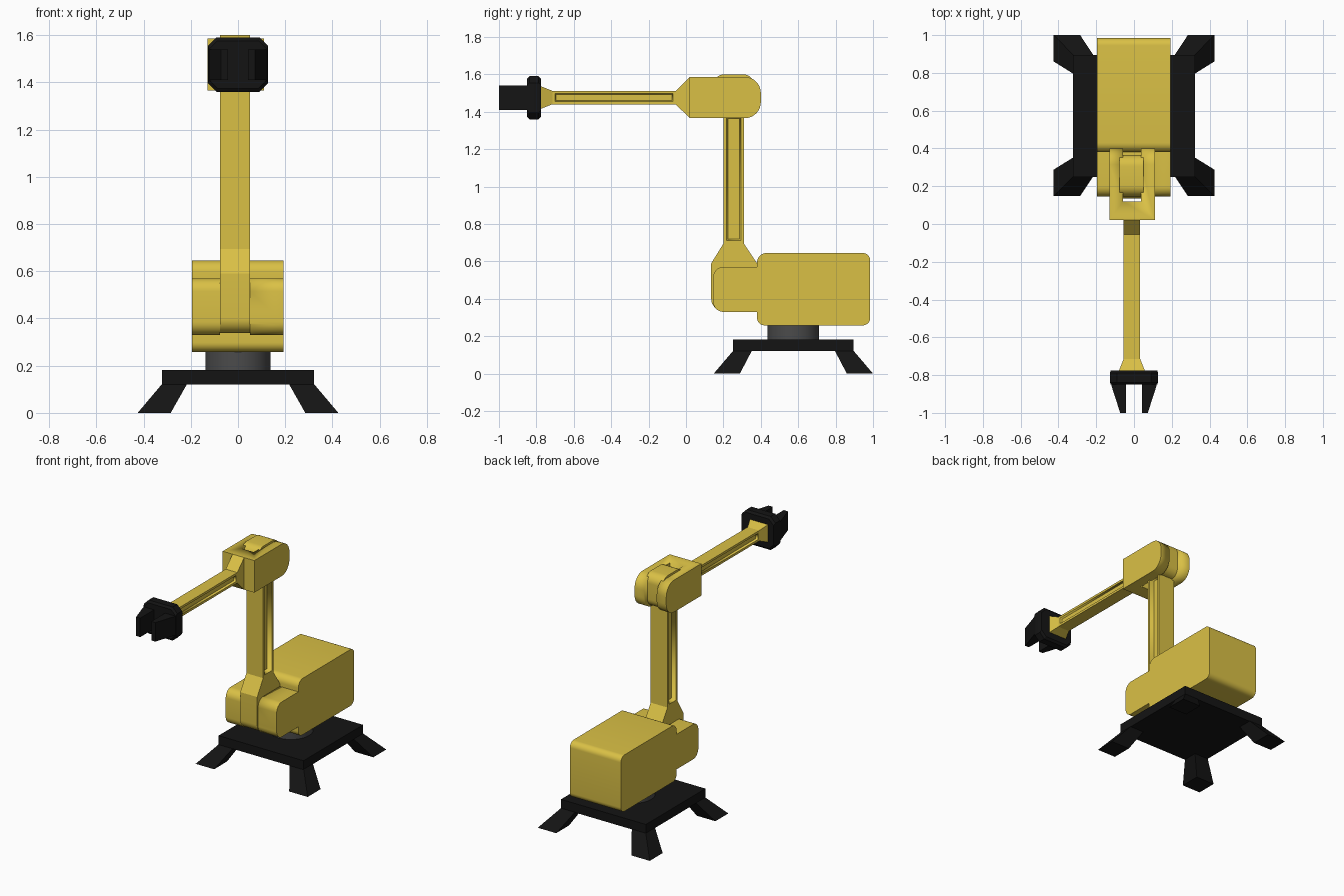
import bpy, bmesh
from math import radians, sin, cos, atan2, tan, pi
from mathutils import Vector

if "Cube" in bpy.data.objects:
    bpy.data.objects.remove(bpy.data.objects["Cube"])


def material(name, rgb):
    m = bpy.data.materials.new(name)
    m.diffuse_color = (*rgb, 1)
    m.use_nodes = True
    m.node_tree.nodes["Principled BSDF"].inputs["Base Color"].default_value = m.diffuse_color
    return m


YELLOW = material("yellow_paint", (0.70, 0.53, 0.06))
BLACK = material("black_metal", (0.007, 0.007, 0.007))
GREY = material("dark_grey_metal", (0.07, 0.07, 0.07))


def finish(name, bm, mat):
    bmesh.ops.recalc_face_normals(bm, faces=bm.faces)
    me = bpy.data.meshes.new(name)
    bm.to_mesh(me)
    bm.free()
    ob = bpy.data.objects.new(name, me)
    bpy.context.collection.objects.link(ob)
    if mat:
        me.materials.append(mat)
    bpy.ops.object.select_all(action='DESELECT')
    ob.select_set(True)
    bpy.context.view_layer.objects.active = ob
    bpy.ops.object.shade_smooth_by_angle(angle=radians(30))
    return ob


def loft(name, ring_a, ring_b, mat):
    """Solid between two matching closed rings of points."""
    bm = bmesh.new()
    a = [bm.verts.new(p) for p in ring_a]
    b = [bm.verts.new(p) for p in ring_b]
    bm.faces.new(a)
    bm.faces.new(b)
    for i in range(len(a)):
        j = (i + 1) % len(a)
        bm.faces.new((a[i], a[j], b[j], b[i]))
    return finish(name, bm, mat)


def rounded(corners, steps=8):
    """2D outline from (u, v, radius) corners."""
    out = []
    for i, (u, v, r) in enumerate(corners):
        p = Vector((u, v))
        if r == 0:
            out.append(p)
            continue
        d0 = (Vector(corners[i - 1][:2]) - p).normalized()
        d1 = (Vector(corners[(i + 1) % len(corners)][:2]) - p).normalized()
        half = d0.angle(d1) / 2
        c = p + (d0 + d1).normalized() * (r / sin(half))
        s = p + d0 * (r / tan(half)) - c
        e = p + d1 * (r / tan(half)) - c
        a0 = atan2(s.y, s.x)
        sweep = (atan2(e.y, e.x) - a0 + pi) % (2 * pi) - pi
        for k in range(steps + 1):
            a = a0 + sweep * k / steps
            out.append(c + r * Vector((cos(a), sin(a))))
    return out


def side_profile(name, corners, x0, x1, mat):
    """Extrude a (y, z) outline across x."""
    pts = rounded(corners)
    return loft(name, [(x0, *p) for p in pts], [(x1, *p) for p in pts], mat)


def rect_xy(x0, x1, y0, y1, z):
    return [(x0, y0, z), (x1, y0, z), (x1, y1, z), (x0, y1, z)]


def rect_xz(x0, x1, z0, z1, y):
    return [(x0, y, z0), (x1, y, z0), (x1, y, z1), (x0, y, z1)]


def cut_slot(ob, x0, x1, y0, y1, z0, z1):
    cutter = loft("slot_cutter", rect_xy(x0, x1, y0, y1, z0), rect_xy(x0, x1, y0, y1, z1), None)
    cutter.hide_render = True
    mod = ob.modifiers.new("slot", 'BOOLEAN')
    mod.object = cutter
    mod.operation = 'DIFFERENCE'
    mod.solver = 'EXACT'
    bpy.context.view_layer.objects.active = ob
    bpy.ops.object.modifier_move_to_index(modifier="slot", index=0)
    bpy.ops.object.modifier_apply(modifier="slot")
    bpy.data.objects.remove(cutter)


def recess_sides(ob, border, slope, depth):
    """Sink a panel into both x-facing sides."""
    bm = bmesh.new()
    bm.from_mesh(ob.data)
    sides = [f for f in bm.faces if abs(f.normal.x) > 0.9]
    bmesh.ops.inset_individual(bm, faces=sides, thickness=border)
    bmesh.ops.inset_individual(bm, faces=sides, thickness=slope, depth=-depth)
    bm.to_mesh(ob.data)
    bm.free()


# Base plate and four splayed feet
loft("base_plate", rect_xy(-.322, .322, .25, .895, .12), rect_xy(-.322, .322, .25, .895, .182), BLACK)
for sx, side in ((-1, "left"), (1, "right")):
    for sy, end in ((-1, "front"), (1, "back")):
        def ring(outer_x, inner_x, outer_y, inner_y, z):
            xs, ys = (sx * outer_x, sx * inner_x), (.574 + sy * outer_y, .574 + sy * inner_y)
            return rect_xy(*xs, *ys, z)
        loft(f"foot_{end}_{side}", ring(.425, .285, .426, .286, 0), ring(.322, .216, .322, .222, .122), BLACK)

# Turntable
circle = [(.138 * cos(a * pi / 24), .574 + .138 * sin(a * pi / 24)) for a in range(48)]
loft("turntable", [(*p, .18) for p in circle], [(*p, .265) for p in circle], GREY)

# Motor body with a slotted shoulder at the front
body = side_profile("motor_body", [
    (.145, .33, .055), (.38, .33, 0), (.38, .258, .04), (.985, .258, .04),
    (.985, .645, .04), (.38, .645, .05), (.38, .57, 0), (.145, .57, .055)], -.195, .192, YELLOW)
cut_slot(body, -.077, .051, 0, .38, .2, .62)

# Upper arm: shoulder block, recessed shaft, elbow knuckle
side_profile("upper_arm_shoulder", [
    (.135, .338, .06), (.38, .338, .02), (.38, .59, 0), (.31, .695, 0),
    (.2, .695, 0), (.135, .59, 0)], -.077, .051, YELLOW)
shaft = loft("upper_arm_shaft", rect_xy(-.077, .051, .2, .31, .695),
             rect_xy(-.077, .051, .2, .31, 1.39), YELLOW)
recess_sides(shaft, .023, .012, .03)
side_profile("elbow_knuckle", [
    (.145, 1.372, .06), (.365, 1.372, .06), (.365, 1.6, .06), (.145, 1.6, .06)], -.077, .051, YELLOW)

# Elbow fork
fork = side_profile("elbow_fork", [
    (.02, 1.366, 0), (.4, 1.366, .085), (.4, 1.586, .085), (.02, 1.586, 0)], -.13, .11, YELLOW)
cut_slot(fork, -.058, .037, .12, .5, 1.3, 1.7)

# Forearm: wedge, grooved bar, wrist flare
loft("forearm_wedge", rect_xz(-.055, .033, 1.366, 1.586, .02), rect_xz(-.055, .033, 1.44, 1.512, -.055), YELLOW)
bar = loft("forearm_bar", rect_xz(-.055, .033, 1.44, 1.512, -.055), rect_xz(-.055, .033, 1.44, 1.512, -.715), YELLOW)
recess_sides(bar, .022, .005, .015)
loft("wrist_flare", rect_xz(-.055, .033, 1.44, 1.512, -.715), rect_xz(-.08, .058, 1.415, 1.537, -.777), YELLOW)

# Gripper palm: chamfered octagonal plate with bevelled rims
def palm_ring(y, inset):
    w, h, c = .127 - inset * .3, .115 - inset, .036
    return [(x, y, 1.475 + z) for x, z in (
        (-w + c, -h), (w - c, -h), (w, -h + c), (w, h - c),
        (w - c, h), (-w + c, h), (-w, h - c), (-w, -h + c))]


rims = [palm_ring(-.775, .014), palm_ring(-.788, 0), palm_ring(-.838, 0), palm_ring(-.85, .014)]
bm = bmesh.new()
rows = [[bm.verts.new(p) for p in r] for r in rims]
bm.faces.new(rows[0])
bm.faces.new(rows[-1])
for r0, r1 in zip(rows, rows[1:]):
    for i in range(8):
        j = (i + 1) % 8
        bm.faces.new((r0[i], r0[j], r1[j], r1[i]))
finish("gripper_palm", bm, BLACK)

# Two tapered fingers
for s, side in ((-1, "left"), (1, "right")):
    outline = [(.042, -.845), (.042, -1), (.073, -1), (.115, -.87), (.122, -.845)]
    loft(f"gripper_finger_{side}", [(s * x, y, 1.41) for x, y in outline],
         [(s * x, y, 1.54) for x, y in outline], BLACK)
